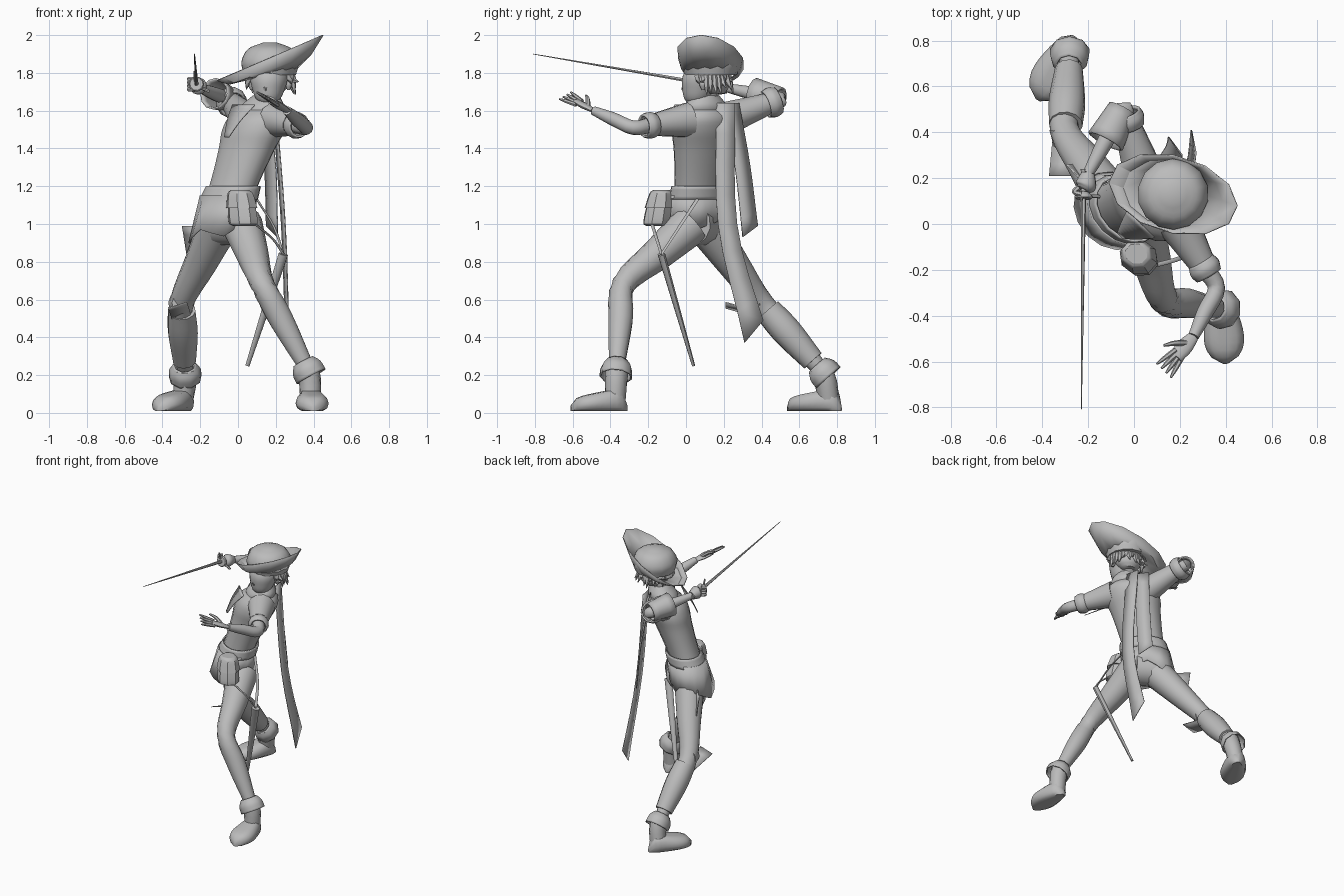
import bpy, bmesh, math, random
from mathutils import Vector

if "Cube" in bpy.data.objects:
    bpy.data.objects.remove(bpy.data.objects["Cube"], do_unlink=True)
random.seed(3)

shade = (0.5, 0.5, 0.5, 1)
grey = bpy.data.materials.new("plain grey")
grey.use_nodes = True
grey.diffuse_color = shade
grey.node_tree.nodes["Principled BSDF"].inputs["Base Color"].default_value = shade


def vec(*values):
    return Vector(values)


def skin(name, rings, closed=True, caps=True, thickness=0, angle=50):
    """Join successive rings of points with quads."""
    bm = bmesh.new()
    rows = [[bm.verts.new(point) for point in ring] for ring in rings]
    count = len(rows[0])
    for low, high in zip(rows, rows[1:]):
        for i in range(count if closed else count - 1):
            j = (i + 1) % count
            bm.faces.new((low[i], low[j], high[j], high[i]))
    if closed and caps:
        bm.faces.new(rows[0])
        bm.faces.new(rows[-1])
    bmesh.ops.recalc_face_normals(bm, faces=bm.faces)
    mesh = bpy.data.meshes.new(name)
    bm.to_mesh(mesh)
    bm.free()
    mesh.materials.append(grey)
    part = bpy.data.objects.new(name, mesh)
    bpy.context.collection.objects.link(part)
    if thickness:
        solidify = part.modifiers.new("thickness", 'SOLIDIFY')
        solidify.thickness = thickness
        solidify.offset = 0
    bpy.ops.object.select_all(action='DESELECT')
    part.select_set(True)
    bpy.context.view_layer.objects.active = part
    bpy.ops.object.shade_smooth_by_angle(angle=math.radians(angle))


def smooth(points, steps=4):
    """Spline through vectors of any size."""
    path = []
    ends = [2 * points[0] - points[1], *points, 2 * points[-1] - points[-2]]
    for a, b, c, d in zip(ends, ends[1:], ends[2:], ends[3:]):
        for step in range(steps):
            t = step / steps
            path.append(b + ((c - a) * t + (2 * a - 5 * b + 4 * c - d) * t ** 2 + (3 * b - a - 3 * c + d) * t ** 3) / 2)
    return path + [points[-1]]


def oval(center, u, v, sides):
    turns = [math.tau * i / sides for i in range(sides)]
    return [center + u * math.cos(turn) + v * math.sin(turn) for turn in turns]


def limb(name, joints, radii, sides=12, flat=1, **options):
    """Round tube along a spline, with a radius at each joint."""
    path = smooth([vec(*joint, radius) for joint, radius in zip(joints, radii)])
    rings = []
    for i, here in enumerate(path):
        along = (path[min(i + 1, len(path) - 1)] - path[max(i - 1, 0)]).xyz.normalized()
        side = along.cross(vec(.1, .2, 1)).normalized()
        radius = max(here.w, .001)
        rings.append(oval(here.xyz, side * radius, side.cross(along) * radius * flat, sides))
    skin(name, rings, **options)


def tower(name, bottom, top, facing, profile, flat=1, sides=16, **options):
    """Level ovals from bottom to top; the profile gives (height share, half width)."""
    front = facing.normalized()
    side = vec(-front.y, front.x, 0)
    skin(name, [oval(bottom.lerp(top, share), side * width, front * width * flat, sides)
                for share, width in smooth([vec(*row) for row in profile])], **options)


def ribbon(name, path, across, slant=0, taper=1):
    """Thin cloth strip along a spline, ending slanted or tapered."""
    pairs = []
    spine = smooth(path)
    for i, point in enumerate(spine):
        share = i / (len(spine) - 1)
        half = across * (1 + (taper - 1) * share) + vec(0, 0, slant * share ** 4)
        pairs.append((point - half, point + half))
    skin(name, pairs, closed=False, thickness=.006)


# Torso, belt and tunic skirt share one leaning spine
waist, collar = vec(-.06, .06, 1.1), vec(.12, .1, 1.6)
chest = vec(-1, -1, 0)


def garment(name, profile, **options):
    tower(name, waist, collar, chest, profile, flat=.76, **options)


garment("torso", [(0, .14), (.3, .15), (.6, .17), (.8, .19), (.95, .17), (1.1, .06)])
garment("belt", [(.06, .17), (.2, .16)], caps=False, thickness=.01)
hem = oval(vec(-.09, .06, .98), vec(.13, -.13, 0), vec(-.11, -.11, 0), 16)
for i, point in enumerate(hem):
    point.z += .03 * math.cos(i * math.pi / 2) + point.x * .2
skin("tunic_skirt", [oval(waist + vec(.01, 0, .05), vec(.12, -.12, 0), vec(-.09, -.09, 0), 16), hem],
     caps=False, thickness=.008)

# Belt pouch with a flap
for name, profile in (("pouch", [(0, .06), (.1, .08), (.6, .074), (1, .05)]),
                      ("pouch_flap", [(.5, .086), (.9, .07), (1, .05)])):
    tower(name, vec(.03, -.16, .99), vec(.01, -.13, 1.18), vec(-.3, -1, 0), profile, sides=8, flat=.9, angle=35)


# Legs with boots
def leg(side, hip, knee, ankle, heel, toe):
    limb(side + "_leg", [hip, hip.lerp(knee, .5), knee, knee.lerp(ankle, .4), ankle], [.11, .087, .064, .066, .038])
    across = (toe - heel).cross(vec(0, 0, 1)).normalized()
    rings = []
    for i in range(11):
        share = i / 10
        rounding = (1 - abs(2 * share - 1) ** 5) ** .5
        width = .01 + rounding * (.045 + .033 * math.sin(math.pi * share ** 1.5))
        height = .04 + rounding * (.1 - .06 * share)
        ring = oval(heel.lerp(toe, share) + vec(0, 0, height / 2), across * width, vec(0, 0, height * .6), 14)
        for point in ring:
            point.z = min(max(point.z, .01), height)
        rings.append(ring)
    skin(side + "_foot", rings)
    up = (knee - ankle).normalized()
    limb(side + "_boot_shaft", [heel.lerp(toe, .22) + vec(0, 0, .05), ankle - vec(0, 0, .04), ankle + up * .05],
         [.055, .06, .064])
    limb(side + "_boot_cuff", [ankle - up * .02, ankle + up * .03, ankle + up * .07], [.084, .08, .055],
         sides=9, caps=False, thickness=.008)


left_hip, right_hip = vec(.02, .03, 1), vec(-.1, .1, 1)
right_knee, right_ankle = vec(-.3, .4, .58), vec(-.28, .74, .2)
limb("hips", [right_hip, left_hip], [.115, .115])
leg("left", left_hip, vec(.13, -.33, .68), vec(.38, -.37, .21), vec(.38, -.31, 0), vec(.4, -.61, 0))
leg("right", right_hip, right_knee, right_ankle, vec(-.26, .82, 0), vec(-.42, .54, 0))
limb("right_kneecap", [right_knee - vec(.01, .07, 0), right_knee], [.04, .07])
limb("right_boot_top", [right_knee.lerp(right_ankle, share) for share in (.1, .4, .8)], [.074, .08, .062])
ribbon("right_knee_flap", [vec(-.32, .21, .57), vec(-.3, .42, .51)], vec(.05, 0, .015))
ribbon("right_thigh_flap", [vec(-.24, .2, .99), vec(-.21, .2, .8)], vec(.055, -.06, 0))


# Arms with rolled sleeves
def arm(side, shoulder, elbow, wrist, reach, roll):
    end = shoulder.lerp(elbow, reach)
    limb(side + "_sleeve", [shoulder, shoulder.lerp(end, .5), end], [.095, .075, .056])
    limb(side + "_sleeve_cuff", [shoulder.lerp(elbow, reach + step) for step in (-.1, 0, .1)],
         [roll - .01, roll, roll - .01], caps=False, thickness=.012)
    limb(side + "_arm", [end, elbow, elbow.lerp(wrist, .5), wrist], [.042, .038, .036, .024])


left_wrist, right_wrist = vec(.26, -.49, 1.6), vec(-.2, .22, 1.72)
right_elbow = vec(-.05, .5, 1.66)
arm("left", vec(.19, .01, 1.55), vec(.36, -.28, 1.51), left_wrist, .7, .066)
arm("right", vec(.05, .19, 1.55), right_elbow, right_wrist, .85, .078)
limb("right_forearm_cuff", [right_elbow.lerp(right_wrist, share) for share in (0, .5)], [.06, .08],
     caps=False, thickness=.01)

# Open left hand
fingertips = vec(.13, -.64, 1.68)
spread = vec(.02, -.02, -.012)
limb("left_palm", [left_wrist, left_wrist.lerp(fingertips, .3), left_wrist.lerp(fingertips, .6)], [.024, .036, .03],
     flat=.45)
for i in range(4):
    offset = spread * (i - 1.5)
    limb("left_finger", [left_wrist.lerp(fingertips, share) + offset * share for share in (.5, .8, 1)],
         [.012, .01, .005], sides=6)
limb("left_thumb", [left_wrist.lerp(fingertips, .2), vec(.18, -.52, 1.66), vec(.13, -.53, 1.68)],
     [.014, .012, .006], sides=6)

# Closed right hand and sword
grip, point = vec(-.22, .12, 1.74), vec(-.23, -.81, 1.9)
thrust = (point - grip).normalized()
limb("right_fist", [right_wrist, right_wrist.lerp(grip, .5), grip - thrust * .03], [.03, .046, .03])
for i in range(4):
    knuckle = grip + vec(-.02, .04, .018 * (i - 1.5))
    limb("right_finger", [knuckle, knuckle - vec(.02, .02, 0), knuckle - vec(-.01, .03, 0)], [.012] * 3, sides=6)
limb("sword_grip", [grip - thrust * .12, grip - thrust * .1, grip], [.016, .012, .012], sides=8)
limb("sword_guard", [grip - thrust * .02, grip, grip + thrust * .01], [.02, .04, .035], sides=10)
limb("sword_crossbar", [grip + vec(.07, 0, -.04), grip, grip + vec(-.01, -.02, .07)], [.008, .008, .005], sides=6)
limb("sword_blade", [grip, point], [.011, .002], sides=6)

# Scabbard and its straps
mouth, chape = vec(.24, -.13, .84), vec(.05, .04, .25)
limb("scabbard", [mouth, mouth.lerp(chape, .5), chape], [.028, .021, .012], sides=8, flat=.7)
for name, anchor in (("front", vec(.09, -.18, 1)), ("back", vec(.1, .06, 1.13))):
    limb("scabbard_strap_" + name, [anchor, anchor.lerp(mouth, .5) + vec(.02, 0, 0), mouth], [.01] * 3, sides=6, flat=.5)

# Neck, scarf and its two long tails
limb("neck", [collar, vec(.16, .13, 1.72)], [.055, .05])
garment("scarf", [(.94, .13), (1.05, .13), (1.16, .08)])
ribbon("scarf_front_corner", [vec(.03, 0, 1.63), vec(-.02, -.03, 1.55), vec(-.06, -.05, 1.46)], vec(.06, -.06, 0), taper=.2)
ribbon("long_scarf_tail", [vec(.19, .21, 1.64), vec(.24, .22, 1), vec(.26, .36, .43)], vec(-.01, .05, 0), slant=.06)
ribbon("short_scarf_tail", [vec(.13, .24, 1.64), vec(.17, .3, 1.3), vec(.18, .34, .96)], vec(-.03, .04, 0), slant=.03)

# Head, nose and ears
look, across = vec(-.2, -.98, 0), vec(.98, -.2, 0)
skull = vec(.17, .11, 1.74)
tower("head", skull + look * .06 - vec(0, 0, .11), skull + vec(0, 0, .15), look,
      [(0, .02), (.1, .06), (.3, .085), (.6, .1), (1, .06)], flat=1.05)
limb("nose", [skull + look * ahead + vec(0, 0, rise) for ahead, rise in ((.1, .03), (.125, -.02), (.11, -.04))],
     [.008, .013, .006], sides=6)
for side in (-1, 1):
    ear = skull + across * .1 * side
    limb("ear", [ear - vec(0, 0, .03), ear, ear + vec(0, 0, .03)], [.008, .02, .012], sides=8)

# Tousled hair: a cap and pointed locks around sides and back
tower("hair_cap", skull - look * .05 - vec(0, 0, .05), skull - look * .02 + vec(0, 0, .1), look,
      [(0, .05), (.3, .09), (1, .11)], flat=.9)
locks = 20
for i in range(locks):
    turn = math.radians(200) * (i / (locks - 1) - .5)
    out = across * math.sin(turn) - look * math.cos(turn)
    limb("hair_lock", [skull + out * .09 + vec(0, 0, .08), skull + out * .115 + vec(0, 0, .03),
                       skull + out * random.uniform(.11, .16) - vec(0, 0, random.uniform(-.02, .06))],
         [.024, .022, .002], sides=5)

# Hat: rounded crown and a brim sweeping up to one side
crown = vec(.17, .13, 1.79)
tower("hat_crown", crown, crown + vec(0, 0, .17), look, [(0, .14), (.4, .155), (.8, .12), (1, .04)], sides=14)
base = oval(crown, vec(.14, 0, .03), vec(0, .13, 0), 12)
rim = oval(crown + vec(0, 0, .09), vec(.28, -.05, .12), vec(0, .17, 0), 12)
middle = [inner.lerp(outer, .55) - vec(0, 0, .02) for inner, outer in zip(base, rim)]
skin("hat_brim", [base, middle, rim], caps=False, thickness=.006, angle=30)
